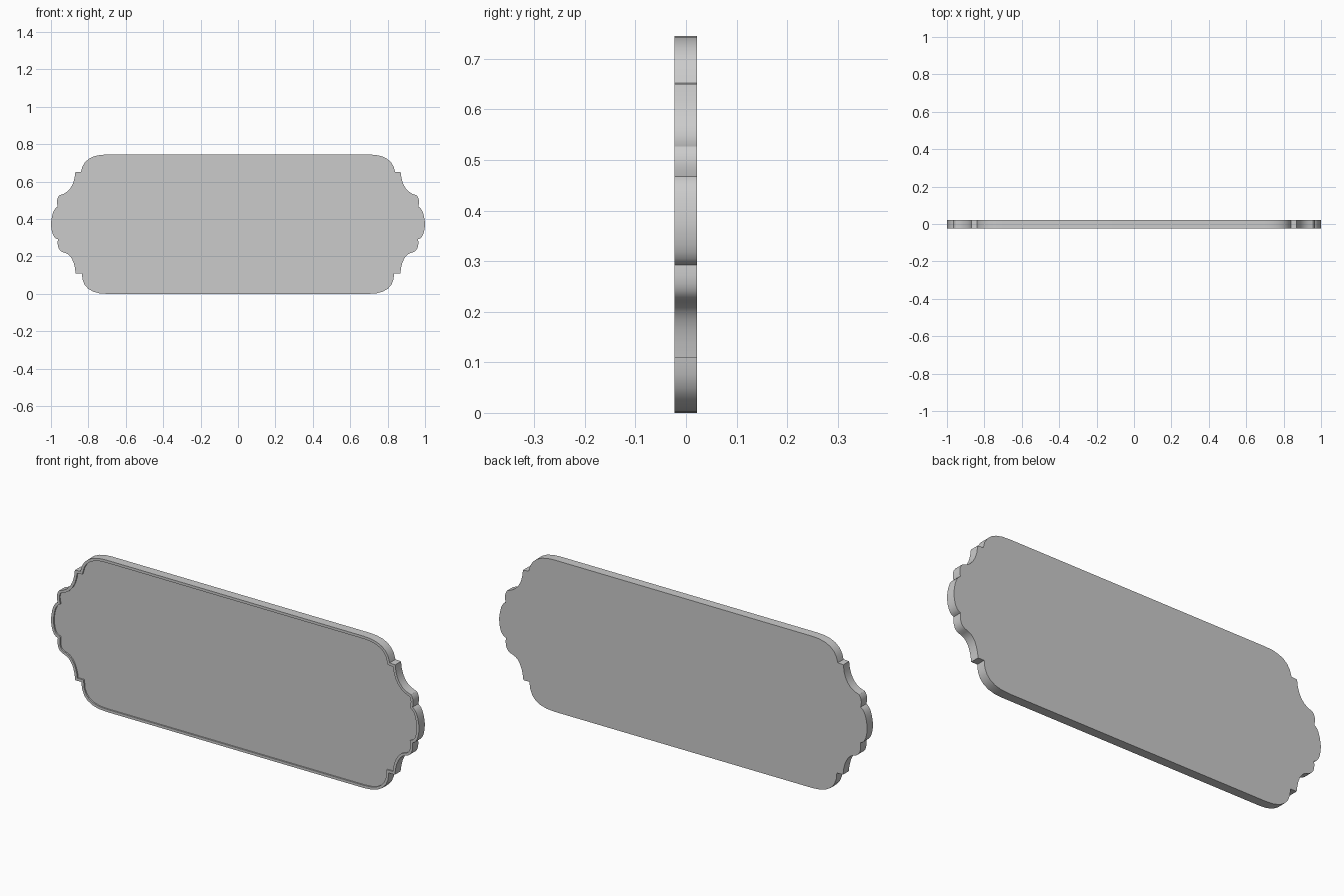
import bpy, bmesh
from mathutils import Vector

if "Cube" in bpy.data.objects:
    bpy.data.objects.remove(bpy.data.objects["Cube"])

FRONT, BACK = -0.023, 0.022
RIM, RECESS = 0.013, 0.007

# Right-hand edge, top to bottom: (control, end) of each curve; None = straight
start = (0.70, 0.745)
curves = [
    ((0.825, 0.745), (0.84, 0.652)),   # upper shoulder
    (None, (0.87, 0.65)),              # upper notch
    ((0.877, 0.545), (0.955, 0.527)),  # upper cove
    ((0.975, 0.505), (0.964, 0.467)),  # upper bead
    ((0.988, 0.455), (0.996, 0.405)),  # end lobe
    (None, (1.0, 0.378)),
    ((0.998, 0.300), (0.963, 0.292)),
    ((0.972, 0.228), (0.925, 0.219)),  # lower bead
    ((0.877, 0.205), (0.868, 0.110)),  # lower cove
    (None, (0.835, 0.110)),            # lower notch
    ((0.835, 0.0), (0.70, 0.0)),       # lower shoulder
]


def trace(begin, segments, steps=6):
    pts = [Vector(begin)]
    for ctrl, end in segments:
        a, e = pts[-1].copy(), Vector(end)
        if ctrl is None:
            pts.append(e)
            continue
        c = Vector(ctrl)
        for i in range(1, steps + 1):
            t = i / steps
            pts.append(a * (1 - t) ** 2 + c * (2 * t * (1 - t)) + e * t * t)
    return pts


# Closed outline: right edge plus its mirror image
right = trace(start, curves)
outline = right + [Vector((-p.x, p.y)) for p in reversed(right)]

# Plaque body: extruded outline
bm = bmesh.new()
front = bm.faces.new([bm.verts.new((p.x, FRONT, p.y)) for p in outline])
res = bmesh.ops.extrude_face_region(bm, geom=[front], use_keep_orig=True)
for v in res["geom"]:
    if isinstance(v, bmesh.types.BMVert):
        v.co.y = BACK
bmesh.ops.recalc_face_normals(bm, faces=bm.faces[:])
bm.normal_update()

# Narrow raised rim around the recessed front panel
front = min(bm.faces, key=lambda f: f.calc_center_median().y)
bmesh.ops.inset_region(bm, faces=[front], thickness=RIM, use_even_offset=True)
ext = bmesh.ops.extrude_face_region(bm, geom=[front])
for v in ext["geom"]:
    if isinstance(v, bmesh.types.BMVert):
        v.co.y = FRONT + RECESS
if front.is_valid:
    bmesh.ops.delete(bm, geom=[front], context="FACES_ONLY")
bmesh.ops.recalc_face_normals(bm, faces=bm.faces[:])

mesh = bpy.data.meshes.new("sign_plaque")
bm.to_mesh(mesh)
bm.free()
plaque = bpy.data.objects.new("sign_plaque", mesh)
bpy.context.collection.objects.link(plaque)

# Smooth the curved edge while keeping corners crisp
bpy.context.view_layer.objects.active = plaque
plaque.select_set(True)
bpy.ops.object.shade_smooth_by_angle(angle=0.52)
